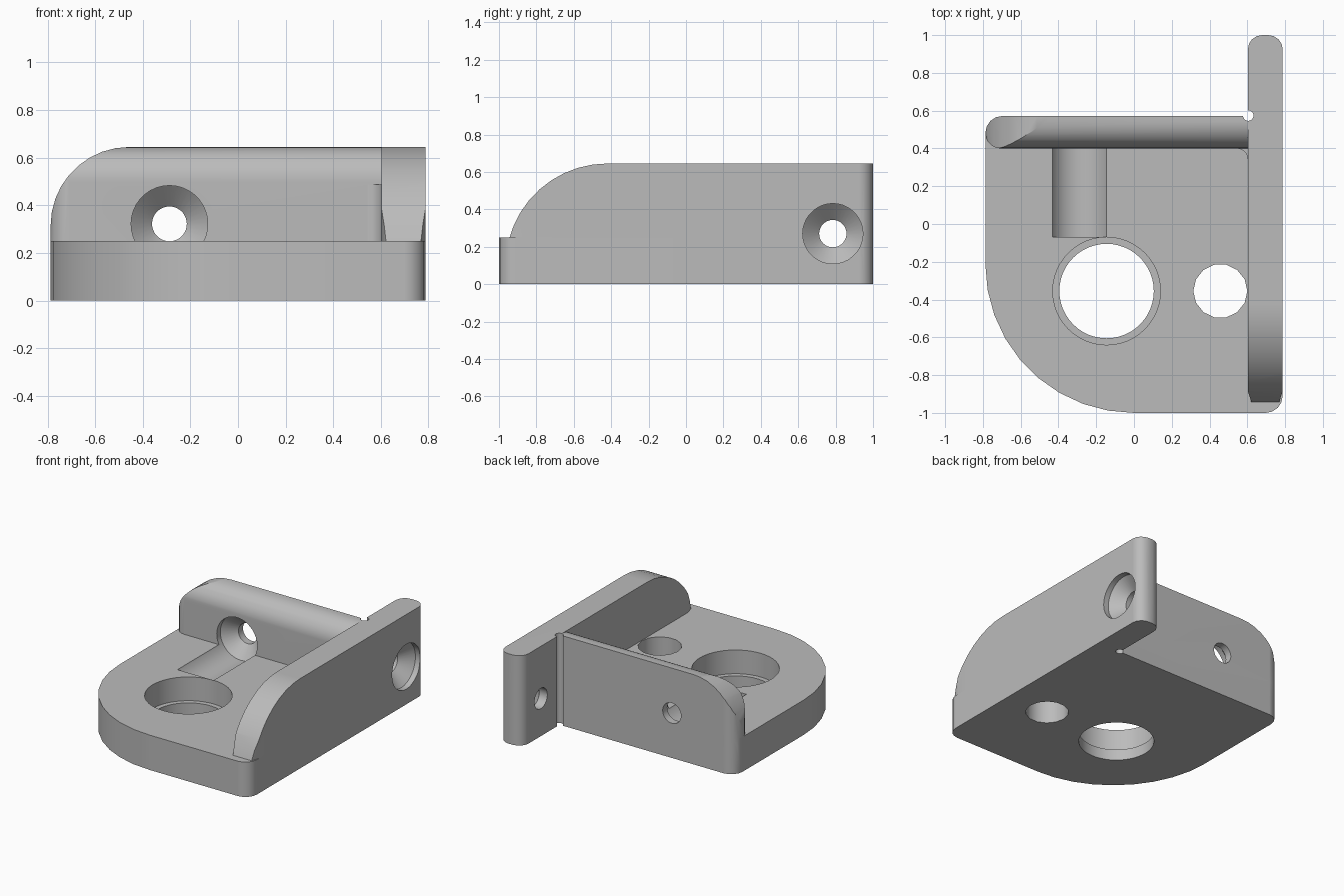
import bpy, bmesh, math
from mathutils import Vector, Matrix

cube = bpy.data.objects.get("Cube")
if cube:
    bpy.data.objects.remove(cube)

W = 0.787            # half width
PLATE, TOP = 0.25, 0.645
INNER = 0.603        # inner face of the side wall
FRONT, BACK = 0.4, 0.572   # faces of the back wall


def rounded(corners):
    """Outline from (u, v, radius, segments); radius 0 keeps a sharp corner."""
    out = []
    for i, (u, v, r, n) in enumerate(corners):
        p = Vector((u, v))
        if not r:
            out.append(p)
            continue
        a = (Vector(corners[i - 1][:2]) - p).normalized()
        b = (Vector(corners[(i + 1) % len(corners)][:2]) - p).normalized()
        c = p + (a + b) * r      # right-angled corners
        for k in range(n + 1):
            t = k / n * math.pi / 2
            out.append(c - b * r * math.cos(t) - a * r * math.sin(t))
    return out


def make_object(name, bm):
    bmesh.ops.recalc_face_normals(bm, faces=bm.faces)
    mesh = bpy.data.meshes.new(name)
    bm.to_mesh(mesh)
    bm.free()
    ob = bpy.data.objects.new(name, mesh)
    bpy.context.collection.objects.link(ob)
    return ob


def prism(name, outline, axis, lo, hi):
    """Extrude a flat outline along the given axis."""
    place = {"X": lambda u, v: (lo, u, v),
             "Y": lambda u, v: (u, lo, v),
             "Z": lambda u, v: (u, v, lo)}[axis]
    bm = bmesh.new()
    face = bm.faces.new([bm.verts.new(place(*p)) for p in outline])
    ext = bmesh.ops.extrude_face_region(bm, geom=[face])
    step = Vector([(hi - lo) * (a == axis) for a in "XYZ"])
    bmesh.ops.translate(bm, vec=step, verts=[g for g in ext["geom"] if isinstance(g, bmesh.types.BMVert)])
    return make_object(name, bm)


def turned(name, profile, origin, direction, sides):
    """Solid of revolution from (radius, distance) pairs along a direction."""
    bm = bmesh.new()
    rings = [[bm.verts.new((r * math.cos(2 * math.pi * k / sides),
                            r * math.sin(2 * math.pi * k / sides), d))
              for k in range(sides)] for r, d in profile]
    for a, b in zip(rings, rings[1:]):
        for k in range(sides):
            j = (k + 1) % sides
            bm.faces.new((a[k], a[j], b[j], b[k]))
    bm.faces.new(rings[0])
    bm.faces.new(rings[-1])
    turn = Vector(direction).to_track_quat("Z", "Y").to_matrix().to_4x4()
    bm.transform(Matrix.Translation(origin) @ turn)
    return make_object(name, bm)


def combine(target, other, operation):
    """Apply a boolean and remove the helper."""
    mod = target.modifiers.new("combine", "BOOLEAN")
    mod.operation, mod.object, mod.solver = operation, other, "EXACT"
    bpy.context.view_layer.update()
    graph = bpy.context.evaluated_depsgraph_get()
    mesh = bpy.data.meshes.new_from_object(target.evaluated_get(graph))
    target.modifiers.clear()
    target.data = mesh
    bpy.data.objects.remove(other)


# Base plate with one broad front corner
body = prism("corner_bracket", rounded([
    (-W, -1, 0.787, 9), (W, -1, 0.09, 4), (W, BACK, 0, 0), (-W, BACK, 0.09, 4)]),
    "Z", 0, PLATE)

# Back wall: rounded top edge, swept end and rounded end corners
back_wall = prism("back_wall", rounded([
    (FRONT, 0.1, 0, 0), (BACK, 0.1, 0, 0), (BACK, TOP, 0, 0), (FRONT, TOP, 0.145, 8)]),
    "X", -0.9, 0.7)
combine(back_wall, prism("end_sweep", rounded([
    (-W, 0, 0, 0), (0.65, 0, 0, 0), (0.65, TOP, 0, 0), (-W, TOP, 0.33, 9)]),
    "Y", 0.2, 0.8), "INTERSECT")
combine(back_wall, prism("end_corners", rounded([
    (-W, FRONT, 0.08, 5), (0.68, FRONT, 0, 0), (0.68, BACK, 0, 0), (-W, BACK, 0.09, 4)]),
    "Z", -0.1, 0.9), "INTERSECT")

# Side wall: curved front, rounded back end, bevelled front end
arc = [(-0.42 - 0.545 * math.cos(t), 0.1 + 0.545 * math.sin(t))
       for t in [math.radians(15 + 75 * k / 9) for k in range(10)]]
side_wall = prism("side_wall", [(arc[0][0], 0)] + arc + [(1, TOP), (1, 0)], "X", 0.5, 0.9)
combine(side_wall, prism("side_plan", [
    Vector((INNER, -0.885)), Vector((0.625, -0.955)),
    Vector((0.765, -0.955)), Vector((W, -0.885))] + rounded([
        (INNER, -0.8, 0, 0), (W, -0.8, 0, 0), (W, 1, 0.075, 4), (INNER, 1, 0.075, 4)])[1:],
    "Z", -0.1, 0.9), "INTERSECT")

# Small inside fillet where the walls meet
c = (INNER - 0.06, FRONT - 0.06)
fillet = prism("inside_fillet", [(INNER + 0.02, c[1]), (INNER + 0.02, FRONT + 0.02),
                                 (c[0], FRONT + 0.02)] + [
    (c[0] + 0.06 * math.sin(t), c[1] + 0.06 * math.cos(t))
    for t in [math.pi / 2 * k / 5 for k in range(6)]], "Z", 0.2, 0.487)

for part in (side_wall, back_wall, fillet):
    combine(body, part, "UNION")

# Stepped large hole, plain small hole and corner relief
up = (0, 0, 1)
combine(body, turned("large_hole", [(0.25, -0.1), (0.25, 0.08), (0.285, 0.08), (0.285, 0.4)],
                     (-0.145, -0.355, 0), up, 48), "DIFFERENCE")
combine(body, turned("small_hole", [(0.143, -0.1), (0.143, 0.4)],
                     (0.457, -0.355, 0), up, 14), "DIFFERENCE")
combine(body, turned("corner_relief", [(0.028, -0.1), (0.028, 0.8)],
                     (0.605, 0.574, 0), up, 16), "DIFFERENCE")

# Countersunk screw holes; the back one also carves the access groove
def screw_hole(name, lead, origin, direction):
    combine(body, turned(name, [(0.161, -lead), (0.161, 0.04), (0.073, 0.12), (0.073, 0.3)],
                         origin, direction, 36), "DIFFERENCE")

screw_hole("back_screw_hole", FRONT + 0.07, (-0.288, FRONT, 0.322), (0, 1, 0))
screw_hole("side_screw_hole", 0.1, (W, 0.785, 0.27), (-1, 0, 0))

# Single grey material
grey = bpy.data.materials.new("plain_grey")
grey.use_nodes = True
grey.diffuse_color = (0.5, 0.5, 0.5, 1)
grey.node_tree.nodes["Principled BSDF"].inputs["Base Color"].default_value = (0.5, 0.5, 0.5, 1)
body.data.materials.clear()
body.data.materials.append(grey)
for poly in body.data.polygons:
    poly.material_index = 0

# Smooth curves with crisp edges
bpy.ops.object.select_all(action="DESELECT")
body.select_set(True)
bpy.context.view_layer.objects.active = body
bpy.ops.object.shade_smooth_by_angle(angle=math.radians(30))
weighted = body.modifiers.new("flat_face_normals", "WEIGHTED_NORMAL")
weighted.keep_sharp = True
